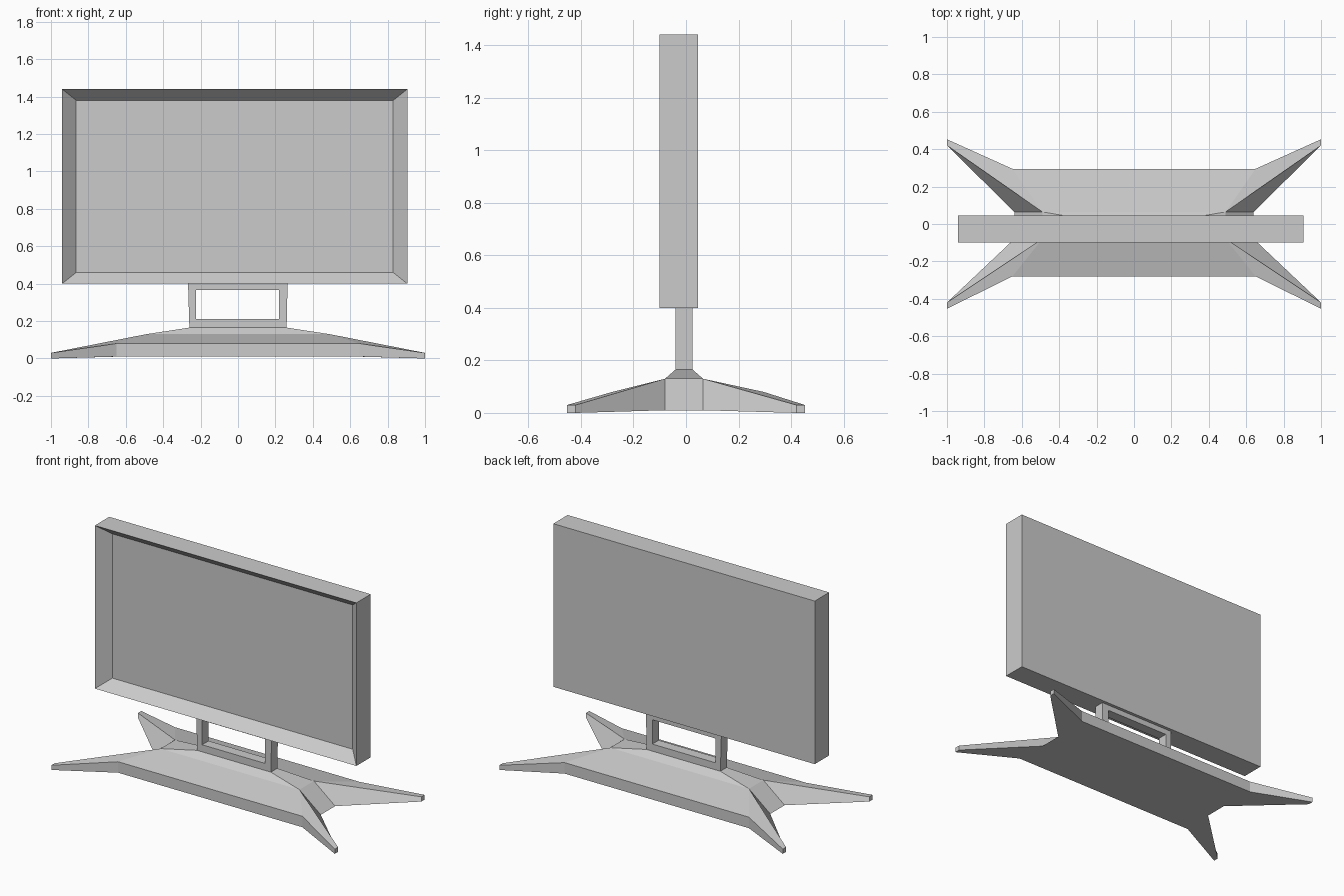
import bpy, bmesh

if "Cube" in bpy.data.objects:
    bpy.data.objects.remove(bpy.data.objects["Cube"])


def make_object(name, polys):
    """Build a mesh object from polygons given as point lists, welding shared corners."""
    bm = bmesh.new()
    for poly in polys:
        bm.faces.new([bm.verts.new(p) for p in poly])
    bmesh.ops.remove_doubles(bm, verts=bm.verts, dist=0.0005)
    bmesh.ops.recalc_face_normals(bm, faces=bm.faces)
    mesh = bpy.data.meshes.new(name)
    bm.to_mesh(mesh)
    bm.free()
    obj = bpy.data.objects.new(name, mesh)
    bpy.context.collection.objects.link(obj)
    return obj


def rect(x0, x1, z0, z1, y):
    return [(x0, y, z0), (x1, y, z0), (x1, y, z1), (x0, y, z1)]


def bridge(a, b):
    n = len(a)
    return [[a[i], a[(i + 1) % n], b[(i + 1) % n], b[i]] for i in range(n)]


# Screen: box with a sloped bezel leading to a recessed panel
back = rect(-0.94, 0.905, 0.40, 1.44, 0.045)
front = rect(-0.94, 0.905, 0.40, 1.44, -0.10)
panel = rect(-0.865, 0.83, 0.46, 1.38, -0.03)
make_object("screen", [back, panel] + bridge(back, front) + bridge(front, panel))


# Neck: slightly flared frame with a rectangular opening
def neck_loops(y):
    outer = [(-0.26, y, 0.165), (0.26, y, 0.165), (0.265, y, 0.40), (-0.267, y, 0.40)]
    return outer, rect(-0.225, 0.22, 0.21, 0.365, y)


fo, fi = neck_loops(-0.04)
bo, bi = neck_loops(0.025)
make_object("neck", bridge(fo, bo) + bridge(fi, bi) + bridge(fo, fi) + bridge(bo, bi))


# Base: one corner described once, repeated for all four quarters
def corner(sx, sy):
    edge, side, top = (0.28, 0.08, 0.04) if sy < 0 else (0.295, 0.065, 0.025)
    pts = {
        "edge_low": (0.65, edge, 0.01), "edge_top": (0.65, edge, 0.08),
        "tip_low": (1, 0.453, 0), "tip_top": (1, 0.453, 0.03),
        "in_low": (1, 0.42, 0), "in_top": (1, 0.42, 0.03),
        "side_low": (0.64, side, 0.01), "side_top": (0.49, side, 0.13),
        "neck": (0.26, top, 0.165),
    }
    return {k: (sx * x, sy * y, z) for k, (x, y, z) in pts.items()}


LEG_FACES = [
    "edge_low tip_low tip_top edge_top", "tip_low in_low in_top tip_top",
    "in_low side_low side_top in_top", "edge_top tip_top in_top side_top",
    "edge_low tip_low in_low side_low",
]
quarters = {(sx, sy): corner(sx, sy) for sx in (-1, 1) for sy in (-1, 1)}
polys = [[q[k] for k in f.split()] for q in quarters.values() for f in LEG_FACES]


def span(p, q, a, b):
    polys.append([p[a], q[a], q[b], p[b]])


for s in (-1, 1):
    # long front and back slopes
    p, q = quarters[-1, s], quarters[1, s]
    for a, b in (("edge_low", "edge_top"), ("edge_top", "side_top"),
                 ("side_top", "neck"), ("edge_low", "side_low")):
        span(p, q, a, b)
    # short left and right ends
    p, q = quarters[s, -1], quarters[s, 1]
    span(p, q, "side_low", "side_top")
    span(p, q, "side_top", "neck")
# underside and top of the middle block
for key in ("side_low", "neck"):
    polys.append([quarters[c][key] for c in ((-1, -1), (1, -1), (1, 1), (-1, 1))])
make_object("stand_base", polys)
